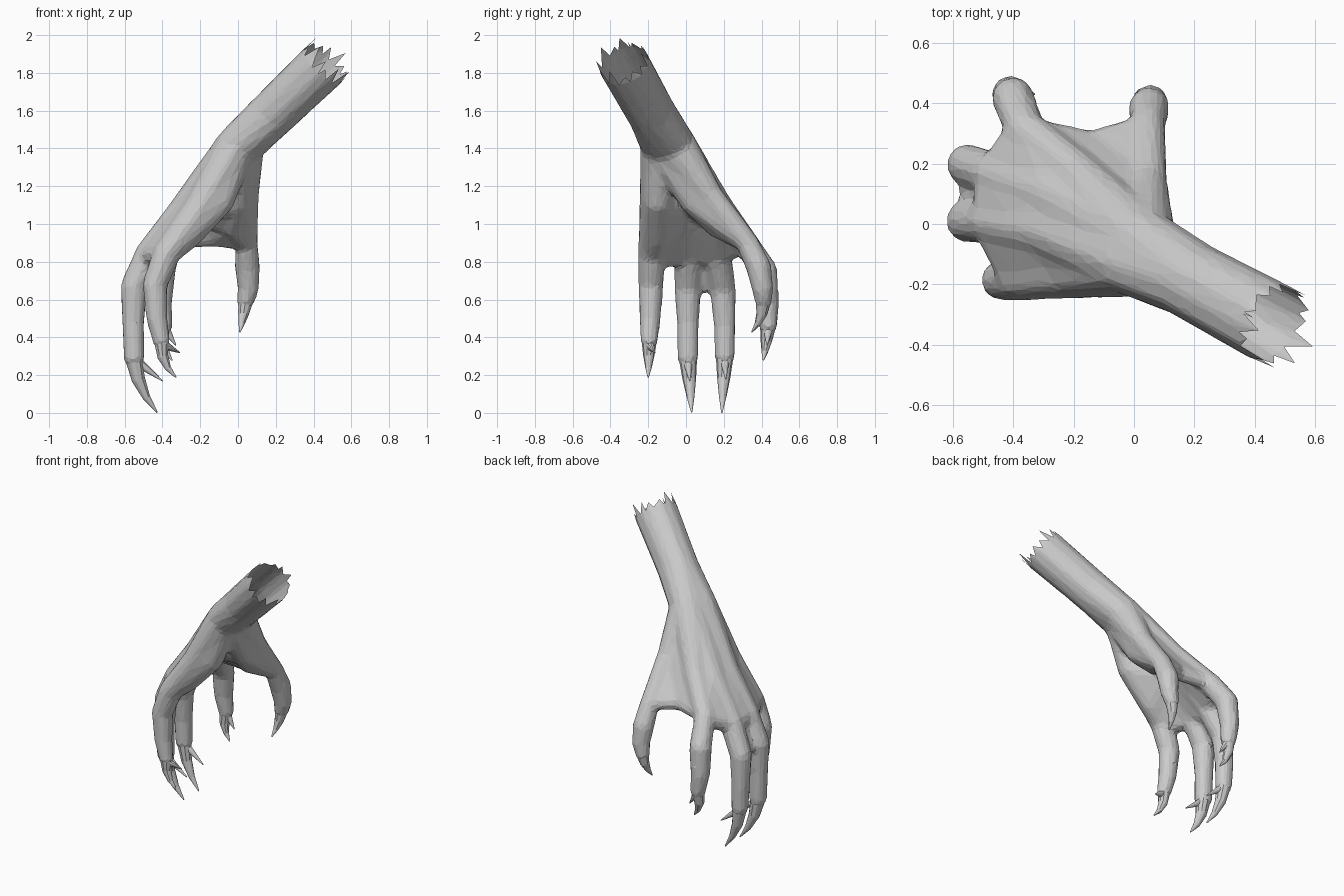
import bpy, bmesh, random
from mathutils import Vector

if "Cube" in bpy.data.objects:
    bpy.data.objects.remove(bpy.data.objects["Cube"])

random.seed(4)

# directions of a small icosphere, used as the ball at every joint
ball = bmesh.new()
bmesh.ops.create_icosphere(ball, subdivisions=2, radius=1)
BALL = [v.co.copy() for v in ball.verts]
ball.free()


def hull(bm, nodes, k=1.0):
    """Convex skin stretched over several balls (x, y, z, radius)."""
    vs = [bm.verts.new(Vector(n[:3]) + d * n[3] * k) for n in nodes for d in BALL]
    bmesh.ops.convex_hull(bm, input=vs)
    bmesh.ops.delete(bm, geom=[v for v in bm.verts if not v.link_faces], context='VERTS')


def chain(bm, nodes, k=1.0):
    for a, b in zip(nodes, nodes[1:]):
        hull(bm, [a, b], k)


def to_object(bm, name):
    bmesh.ops.recalc_face_normals(bm, faces=bm.faces)
    me = bpy.data.meshes.new(name)
    bm.to_mesh(me)
    bm.free()
    ob = bpy.data.objects.new(name, me)
    bpy.context.collection.objects.link(ob)
    return ob


# forearm and wrist
axis = Vector((0.66, -0.35, 0.66)).normalized()
cut = Vector((0.45, -0.325, 1.835))
arm_end = (*(cut + axis * 0.15), 0.142)
arm_mid = (.19, -.185, 1.59, .132)
WA, WB = (0.0, -0.13, 1.42, .114), (0.03, -0.06, 1.42, .114)

# palm joints: mid-hand, then knuckle
P1, R1, M1 = (-.20, -.16, 1.08, .09), (-.28, -.02, 1.06, .095), (-.27, .10, 1.06, .085)
I1, T1 = (-.19, .17, 1.10, .075), (.045, .13, 1.15, .068)
P2, R2, M2 = (-.38, -.18, .84, .074), (-.47, .01, .84, .077), (-.46, .165, .84, .075)
I2, T2 = (-.36, .31, .91, .068), (.045, .325, .90, .061)
H1, H2 = (-.10, -.15, 1.12, .09), (-.27, -.15, .93, .08)
# ball of the thumb and the web beside it
TH, TH2, WEB = (0, .05, 1.12, .09), (-.03, .16, .99, .07), (-.14, .26, .93, .07)

# each finger: joints, claw tip, optional spur tip
fingers = [
    ([WA, P1, P2, (-.44, -.185, .68, .068), (-.43, -.19, .50, .058), (-.405, -.195, .38, .047)],
     (-.33, -.20, .19), (-.31, -.165, .32)),
    ([WA, R1, R2, (-.55, .01, .67, .073), (-.555, .01, .48, .060), (-.55, .01, .29, .057)],
     (-.43, .03, .006), (-.40, .02, .17)),
    ([WB, M1, M2, (-.55, .195, .66, .071), (-.555, .205, .46, .059), (-.55, .205, .30, .055)],
     (-.43, .19, .004), (-.41, .21, .18)),
    ([WB, I1, I2, (-.40, .415, .75, .072), (-.41, .43, .58, .062), (-.395, .435, .46, .05)],
     (-.35, .41, .28), (-.33, .43, .36)),
    ([WB, T1, T2, (.05, .385, .77, .069), (.055, .405, .66, .058), (.04, .41, .59, .047)],
     (.01, .35, .43), None),
]

# skin: forearm, palm slabs, webs and fingers fused into one surface
bm = bmesh.new()
hull(bm, [arm_end, arm_mid])
hull(bm, [arm_mid, WA, WB])
for cell in ([WA, WB, P1, R1], [WA, WB, R1, M1], [WB, M1, I1], [P1, R1, P2, R2],
             [R1, M1, R2, M2], [M1, I1, M2, I2], [WA, H1, P1], [H1, H2, P1, P2],
             [H1, H2, R1, P2], [WA, WB, TH, T1], [WB, TH, M1, I1], [TH, TH2, T1, T2]):
    hull(bm, cell, 0.9)
for cell in ([WB, I1, T1], [I1, T1, TH2, WEB], [I1, I2, WEB], [T1, T2, TH2, WEB],
             [TH, TH2, M1, I1]):
    hull(bm, cell, 0.7)
hull(bm, [R2, M2, fingers[1][0][3], fingers[2][0][3]], 0.4)
for joints, tip, spur in fingers:
    chain(bm, joints)
skin = to_object(bm, "skin_blockout")

m = skin.modifiers.new("fuse", 'REMESH')
m.mode, m.voxel_size = 'VOXEL', 0.014
m = skin.modifiers.new("soften", 'SMOOTH')
m.factor, m.iterations = 0.5, 9
m = skin.modifiers.new("facets", 'DECIMATE')
m.ratio = 0.07
deps = bpy.context.evaluated_depsgraph_get()
mesh = bpy.data.meshes.new_from_object(skin.evaluated_get(deps))
bpy.data.objects.remove(skin)

# torn open end of the forearm: one ragged spike per few rim edges
bm = bmesh.new()
bm.from_mesh(mesh)
bmesh.ops.bisect_plane(bm, geom=bm.verts[:] + bm.edges[:] + bm.faces[:],
                       plane_co=cut, plane_no=axis, clear_outer=True)
start = next(e for e in bm.edges if e.is_boundary).verts[0]
loop, prev = [start], None
while True:
    prev = next(e for e in loop[-1].link_edges if e.is_boundary and e is not prev)
    loop.append(prev.other_vert(loop[-1]))
    if loop[-1] is start:
        break
i = 0
while i < len(loop) - 1:
    j = i + 1
    while j < len(loop) - 1 and (loop[j].co - loop[i].co).length < 0.045:
        j += 1
    a, b = loop[i].co, loop[j].co
    p = a.lerp(b, random.uniform(0.1, 0.9)) + axis * random.uniform(0.03, 0.11)
    p.z = min(p.z, 2.0)
    tip = bm.verts.new(p)
    for k in range(i, j):
        bm.faces.new((loop[k + 1], loop[k], tip))
    i = j
hand = to_object(bm, "clawed_hand")
for poly in hand.data.polygons:
    poly.use_smooth = False

# curved claws and the short spurs beneath them
bm = bmesh.new()
for joints, tip, spur in fingers:
    a, r, t = Vector(joints[-1][:3]), joints[-1][3] * .85, Vector(tip)
    bend = a.lerp(t, 0.5) + (Vector((-.045, 0, -.02)) if spur else Vector((0, .03, -.01)))
    nodes = []
    for s, w in ((0, r), (.35, r * .75), (.7, r * .42), (1, .004)):
        nodes.append((*(a.lerp(bend, s).lerp(bend.lerp(t, s), s)), w))
    chain(bm, nodes)
    if spur:
        chain(bm, [(*(a + Vector((.012, 0, -.02))), .026), (*spur, .003)])
to_object(bm, "claws")
